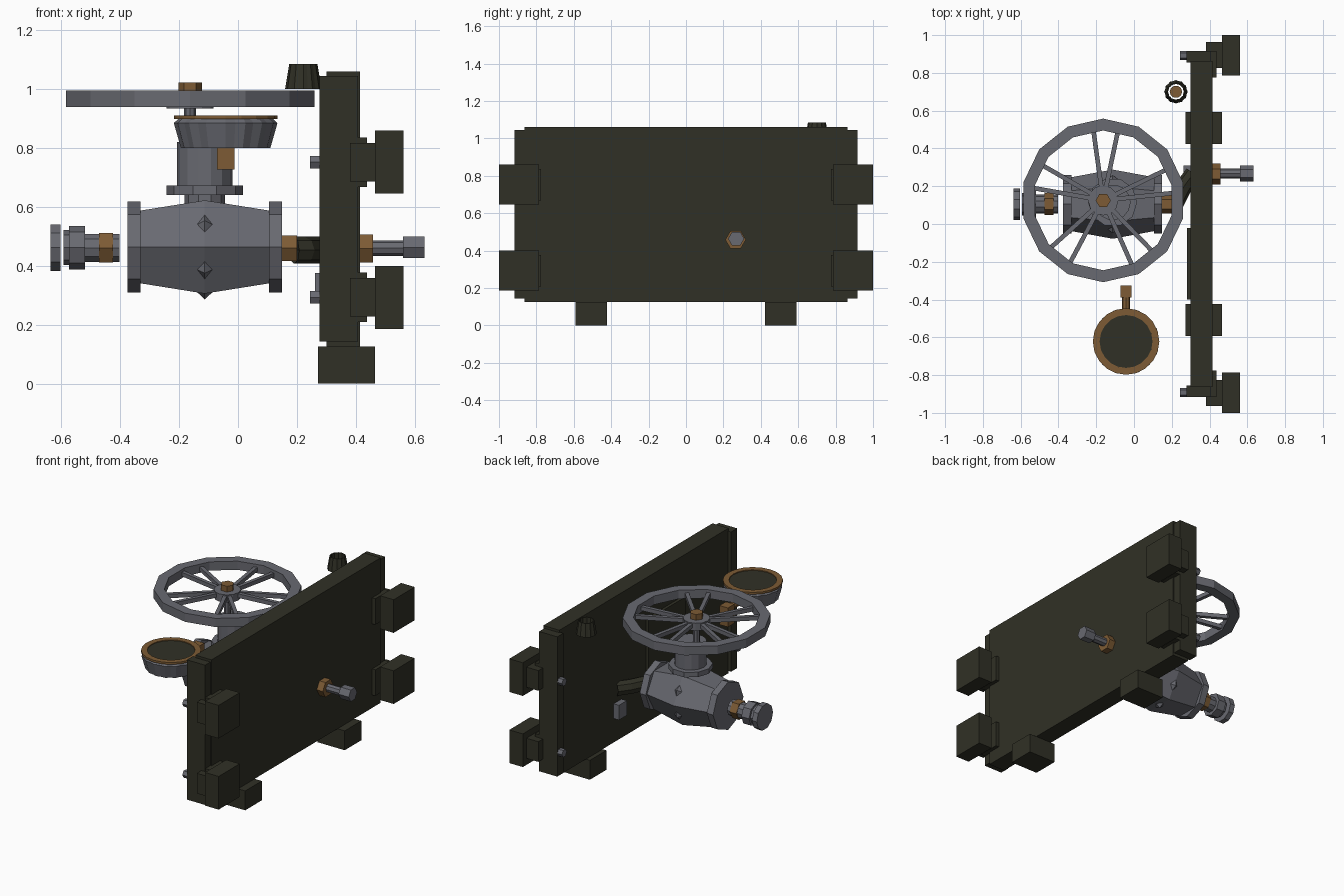
import bpy, math
from mathutils import Vector, Matrix

if "Cube" in bpy.data.objects:
    bpy.data.objects.remove(bpy.data.objects["Cube"])


def material(name, rgb):
    m = bpy.data.materials.new(name)
    m.diffuse_color = (*rgb, 1)
    m.use_nodes = True
    m.node_tree.nodes["Principled BSDF"].inputs["Base Color"].default_value = m.diffuse_color
    return m


DARK = material("dark olive", (0.030, 0.030, 0.019))
GREY = material("steel grey", (0.140, 0.143, 0.165))
BROWN = material("bronze brown", (0.205, 0.105, 0.035))


def mesh(name, verts, faces, mat):
    me = bpy.data.meshes.new(name)
    me.from_pydata(verts, [], faces)
    me.materials.append(mat)
    ob = bpy.data.objects.new(name, me)
    bpy.context.collection.objects.link(ob)
    return ob


def box(name, x, y, z, mat):
    v = [(a, b, c) for a in x for b in y for c in z]
    f = [(0, 1, 3, 2), (4, 6, 7, 5), (0, 4, 5, 1), (2, 3, 7, 6), (0, 2, 6, 4), (1, 5, 7, 3)]
    return mesh(name, v, f, mat)


# Turned part: profile of (radius, position along axis); a, b are the centre on the other axes
def turned(name, axis, a, b, profile, n, mat, phase=0.0, caps=True, closed=False, flute=0.0):
    verts, faces = [], []
    for r, t in profile:
        for i in range(n):
            ang = math.radians(phase) + 2 * math.pi * i / n
            rr = r * (1 - flute * (i % 2))
            u, w = a + rr * math.cos(ang), b + rr * math.sin(ang)
            verts.append({'X': (t, u, w), 'Y': (w, t, u), 'Z': (u, w, t)}[axis])
    k = len(profile)
    for j in range(k if closed else k - 1):
        p, q = j * n, ((j + 1) % k) * n
        for i in range(n):
            h = (i + 1) % n
            faces.append((p + i, p + h, q + h, q + i))
    if caps and not closed:
        faces.append(tuple(reversed(range(n))))
        faces.append(tuple(range((k - 1) * n, k * n)))
    return mesh(name, verts, faces, mat)


def tube(name, axis, a, b, r0, r1, t0, t1, n, mat, phase=0.0):
    return turned(name, axis, a, b, [(r1, t0), (r1, t1), (r0, t1), (r0, t0)], n, mat, phase, closed=True)


# Panel with edge rails, feet, corner blocks and bolts
box("panel", (0.30, 0.415), (-0.863, 0.863), (0.125, 1.061), DARK)
box("panel_back_plate", (0.281, 0.301), (-0.40, -0.02), (0.35, 0.80), DARK)
for s, side in ((-1, "left"), (1, "right")):
    def yr(p, q):
        return tuple(sorted((s * p, s * q)))
    box(f"{side}_rail", (0.277, 0.407), yr(0.855, 0.917), (0.143, 1.045), DARK)
    box(f"{side}_foot", (0.272, 0.466), yr(0.423, 0.592), (0, 0.125), DARK)
    for zc, lvl in ((0.293, "lower"), (0.752, "upper")):
        box(f"{side}_{lvl}_block", (0.465, 0.562), yr(0.785, 1.0), (zc - 0.107, zc + 0.107), DARK)
        box(f"{side}_{lvl}_block_neck", (0.38, 0.466), yr(0.825, 0.963), (zc - 0.065, zc + 0.065), DARK)
        box(f"{side}_{lvl}_block_base", (0.40, 0.438), yr(0.775, 0.915), (zc - 0.084, zc + 0.084), DARK)
        turned(f"{side}_{lvl}_bolt", 'X', s * 0.892, zc, [(0.025, 0.244), (0.025, 0.28)], 6, GREY)
box("small_panel_box", (0.262, 0.301), (0.23, 0.31), (0.28, 0.375), GREY)

# Outlet fitting through the panel
turned("outlet_nut", 'X', 0.265, 0.458, [(0.055, 0.41), (0.055, 0.458)], 6, BROWN)
turned("outlet_shaft", 'X', 0.268, 0.46, [(0.026, 0.45), (0.026, 0.565)], 8, GREY)
turned("outlet_cap", 'X', 0.268, 0.463, [(0.043, 0.56), (0.043, 0.633)], 6, GREY)

# Valve body: flanges, hexagonal bulged casing, ridge points
VY, VZ = 0.105, 0.464
for x0, nm in ((-0.375, "inlet"), (0.105, "outlet")):
    turned(f"{nm}_flange", 'X', VY, VZ, [(0.155, x0), (0.155, x0 + 0.044)], 8, GREY)
turned("valve_body", 'X', VY, VZ, [(0.142, -0.335), (0.183, -0.113), (0.142, 0.11)], 6, GREY)
turned("body_ridges", 'X', VY, VZ, [(0.12, -0.175), (0.178, -0.113), (0.12, -0.05)], 6, GREY, 30)
turned("body_nut", 'X', VY, 0.46, [(0.05, 0.145), (0.05, 0.20)], 6, BROWN)

# Curved pipe from the valve to the panel
path = [(0.19, VY), (0.225, 0.12), (0.265, 0.20), (0.315, 0.268)]
verts, faces = [], []
for i, (x, y) in enumerate(path):
    lo, hi = path[max(i - 1, 0)], path[min(i + 1, 3)]
    d = Vector((hi[0] - lo[0], hi[1] - lo[1], 0)).normalized()
    side = Vector((-d.y, d.x, 0))
    for k in range(8):
        t = math.pi * k / 4
        verts.append(Vector((x, y, 0.453)) + side * 0.045 * math.cos(t) + Vector((0, 0, 0.046 * math.sin(t))))
for i in range(3):
    for k in range(8):
        h = (k + 1) % 8
        faces.append((i * 8 + k, i * 8 + h, i * 8 + 8 + h, i * 8 + 8 + k))
mesh("outlet_pipe", verts, faces, DARK)

# Inlet fitting
turned("inlet_sleeve", 'X', VY, VZ - 0.003, [(0.05, -0.53), (0.05, -0.402)], 10, GREY)
turned("inlet_nut", 'X', VY, VZ - 0.003, [(0.058, -0.473), (0.058, -0.425)], 6, BROWN)
turned("inlet_collar", 'X', VY, VZ - 0.002, [(0.06, -0.593), (0.06, -0.575), (0.074, -0.575), (0.074, -0.52)], 8, GREY)
turned("inlet_cap", 'X', VY, VZ - 0.002, [(0.083, -0.637), (0.083, -0.603)], 10, GREY)

# Bonnet and stem
BX = -0.113
turned("bonnet_neck", 'Z', BX, 0.115, [(0.068, 0.55), (0.068, 0.645)], 10, GREY)
turned("bonnet_flange", 'Z', BX, 0.115, [(0.13, 0.64), (0.13, 0.672)], 10, GREY)
turned("bonnet_column", 'Z', BX, 0.115, [(0.095, 0.67), (0.095, 0.82)], 14, GREY)

# Handwheel
WX, WY = -0.163, 0.125
turned("wheel_stem", 'Z', WX, WY, [(0.02, 0.80), (0.02, 0.97)], 8, GREY)
tube("wheel_rim", 'Z', WX, WY, 0.37, 0.433, 0.94, 0.996, 14, GREY, 90)
turned("wheel_hub", 'Z', WX, WY, [(0.08, 0.935), (0.08, 0.985)], 12, GREY)
turned("wheel_nut", 'Z', WX, WY, [(0.04, 0.965), (0.04, 1.022)], 6, BROWN)
for i in range(10):
    ang = math.radians(88 + 72 * (i // 2) + (10 if i % 2 else -10))
    sp = box(f"wheel_spoke_{i + 1}", (0.06, 0.39), (-0.012, 0.012), (0.952, 0.978), GREY)
    sp.data.transform(Matrix.Translation((WX, WY, 0)) @ Matrix.Rotation(ang, 4, 'Z'))

# Gauge with fluted cup, bronze rim and dark dial
GX, GY = -0.042, -0.622
turned("gauge_cup", 'Z', GX, GY, [(0.152, 0.80), (0.176, 0.885), (0.160, 0.90)], 32, GREY, flute=0.04)
tube("gauge_rim", 'Z', GX, GY, 0.14, 0.176, 0.898, 0.911, 20, BROWN)
turned("gauge_dial", 'Z', GX, GY, [(0.144, 0.897), (0.144, 0.906)], 12, DARK)
box("gauge_fitting", (GX - 0.03, GX + 0.03), (-0.39, -0.325), (0.727, 0.85), BROWN)
turned("gauge_stem", 'Y', 0.825, GX, [(0.022, -0.50), (0.022, -0.38)], 8, BROWN)

# Small fluted knob, open at the top, with a bronze core
turned("knob_shell", 'Z', 0.222, 0.70, [(0.062, 1.0), (0.048, 1.085), (0.042, 1.085), (0.042, 1.0)], 24, DARK,
       closed=True, flute=0.06)
turned("knob_core", 'Z', 0.222, 0.70, [(0.033, 1.0), (0.033, 1.03)], 10, BROWN)
